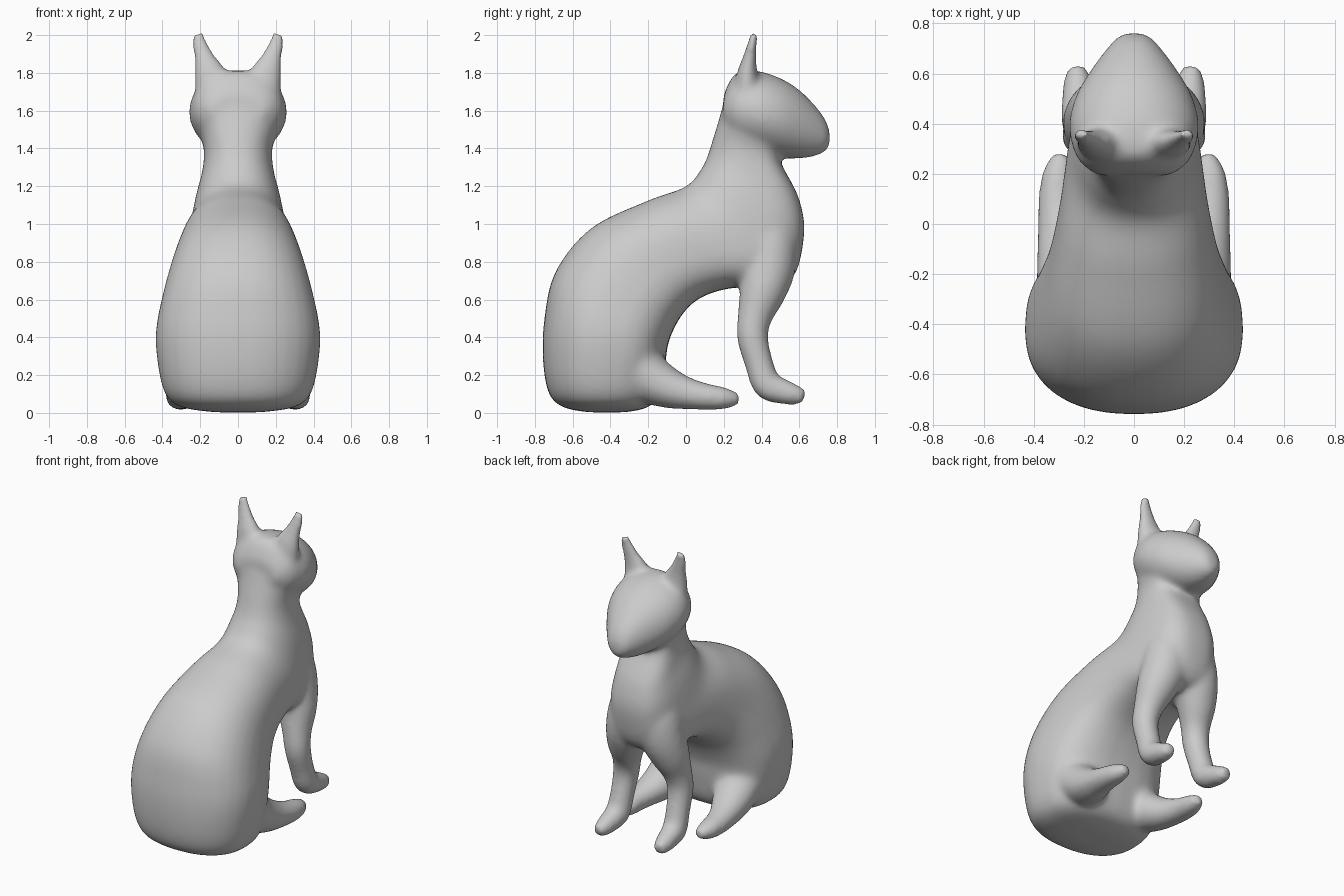
import bpy, bmesh, math
from mathutils import Vector

bm = bmesh.new()
SEG = 32


def spline(rows, steps=6):
    """Catmull-Rom interpolation of rows of numbers."""
    out = []
    for i in range(len(rows) - 1):
        a, b, c, d = (rows[max(i - 1, 0)], rows[i], rows[i + 1],
                      rows[min(i + 2, len(rows) - 1)])
        for s in range(steps):
            t = s / steps
            out.append([0.5 * (2 * q + (r - p) * t + (2 * p - 5 * q + 4 * r - u) * t * t
                               + (3 * q - p - 3 * r + u) * t ** 3)
                        for p, q, r, u in zip(a, b, c, d)])
    return out + [list(rows[-1])]


def loft(rings, back=2.0, front=2.0):
    """Closed skin through (centre, half axis u, half axis v) superellipses."""
    loops = []
    for c, u, v in rings:
        loop = []
        for k in range(SEG):
            a = 2 * math.pi * k / SEG
            ca, sa = math.cos(a), math.sin(a)
            e = 2 / (front if sa > 0 else back)
            loop.append(bm.verts.new(c + u * math.copysign(abs(ca) ** e, ca)
                                     + v * math.copysign(abs(sa) ** e, sa)))
        loops.append(loop)
    for p, q in zip(loops, loops[1:]):
        for k in range(SEG):
            n = (k + 1) % SEG
            bm.faces.new((p[k], p[n], q[n], q[k]))
    bm.faces.new(loops[0])
    bm.faces.new(loops[-1])


def profile_loft(rows, back=2.0, front=2.0):
    """Rows: y, z of one outline, y, z of the opposite outline, half width."""
    rings = []
    for y0, z0, y1, z1, w in spline(rows):
        a, b = Vector((0, y0, z0)), Vector((0, y1, z1))
        rings.append(((a + b) / 2, Vector((w, 0, 0)), (b - a) / 2))
    loft(rings, back, front)


def limb(rows, side, flat=1.0):
    """Rows: x, y, z, radius along a path; flat squashes one axis."""
    pts = spline(rows)
    pos = [Vector((side * p[0], p[1], p[2])) for p in pts]
    rings = []
    for i, p in enumerate(pts):
        t = (pos[min(i + 1, len(pos) - 1)] - pos[max(i - 1, 0)]).normalized()
        v = t.cross(Vector((1, 0, 0))).normalized()
        u = v.cross(t).normalized()
        rings.append((pos[i], u * p[3], v * p[3] * flat))
    loft(rings)


# torso: seat, back, chest, neck
profile_loft([
    (-0.52, 0.003, -0.32, 0.003, 0.12),
    (-0.65, 0.03, -0.20, 0.03, 0.30),
    (-0.725, 0.10, -0.14, 0.10, 0.385),
    (-0.757, 0.27, -0.11, 0.25, 0.425),
    (-0.75, 0.50, -0.09, 0.38, 0.434),
    (-0.69, 0.75, -0.02, 0.52, 0.395),
    (-0.50, 0.98, 0.08, 0.61, 0.345),
    (-0.20, 1.125, 0.24, 0.66, 0.30),
    (0.00, 1.20, 0.54, 0.69, 0.26),
    (0.085, 1.30, 0.625, 0.93, 0.225),
    (0.12, 1.38, 0.60, 1.13, 0.192),
    (0.145, 1.46, 0.51, 1.31, 0.18),
    (0.17, 1.54, 0.48, 1.40, 0.198),
    (0.20, 1.64, 0.45, 1.50, 0.225),
    (0.24, 1.73, 0.43, 1.62, 0.22)], 2.3, 2.75)

# head
profile_loft([
    (0.20, 1.69, 0.19, 1.53, 0.15),
    (0.265, 1.80, 0.25, 1.42, 0.225),
    (0.38, 1.81, 0.38, 1.37, 0.26),
    (0.50, 1.772, 0.50, 1.35, 0.237),
    (0.60, 1.71, 0.60, 1.345, 0.182),
    (0.69, 1.62, 0.69, 1.36, 0.117),
    (0.737, 1.555, 0.742, 1.385, 0.074),
    (0.760, 1.50, 0.763, 1.42, 0.04)], 2.1, 1.9)

for side in (-1, 1):
    # shoulder, front leg and paw
    limb([(0.07, 0.40, 1.10, 0.10), (0.095, 0.435, 0.92, 0.145),
          (0.125, 0.435, 0.77, 0.145), (0.162, 0.405, 0.64, 0.125),
          (0.19, 0.365, 0.51, 0.093), (0.205, 0.352, 0.40, 0.083),
          (0.21, 0.387, 0.26, 0.076), (0.215, 0.428, 0.15, 0.078),
          (0.22, 0.50, 0.117, 0.07), (0.225, 0.57, 0.097, 0.058),
          (0.23, 0.628, 0.085, 0.04)], side)
    # thigh blending into the hind foot
    limb([(0.17, -0.36, 0.42, 0.17), (0.215, -0.29, 0.27, 0.175),
          (0.245, -0.19, 0.18, 0.148), (0.272, -0.08, 0.127, 0.118),
          (0.293, 0.02, 0.10, 0.093), (0.303, 0.11, 0.085, 0.079),
          (0.30, 0.20, 0.077, 0.067), (0.285, 0.28, 0.073, 0.038)], side, 0.9)
    # ear
    limb([(0.12, 0.32, 1.70, 0.11), (0.15, 0.325, 1.80, 0.085),
          (0.175, 0.335, 1.87, 0.06), (0.202, 0.35, 1.95, 0.043),
          (0.213, 0.36, 2.012, 0.032)], side, 0.65)

bmesh.ops.recalc_face_normals(bm, faces=bm.faces)
mesh = bpy.data.meshes.new("sitting_cat")
bm.to_mesh(mesh)
bm.free()
cat = bpy.data.objects.new("sitting_cat", mesh)
bpy.context.collection.objects.link(cat)

# fuse the parts into one smooth skin
fuse = cat.modifiers.new("fuse", 'REMESH')
fuse.mode = 'VOXEL'
fuse.voxel_size = 0.014
fuse.use_smooth_shade = True
soft = cat.modifiers.new("soften", 'SMOOTH')
soft.factor = 0.5
soft.iterations = 26
